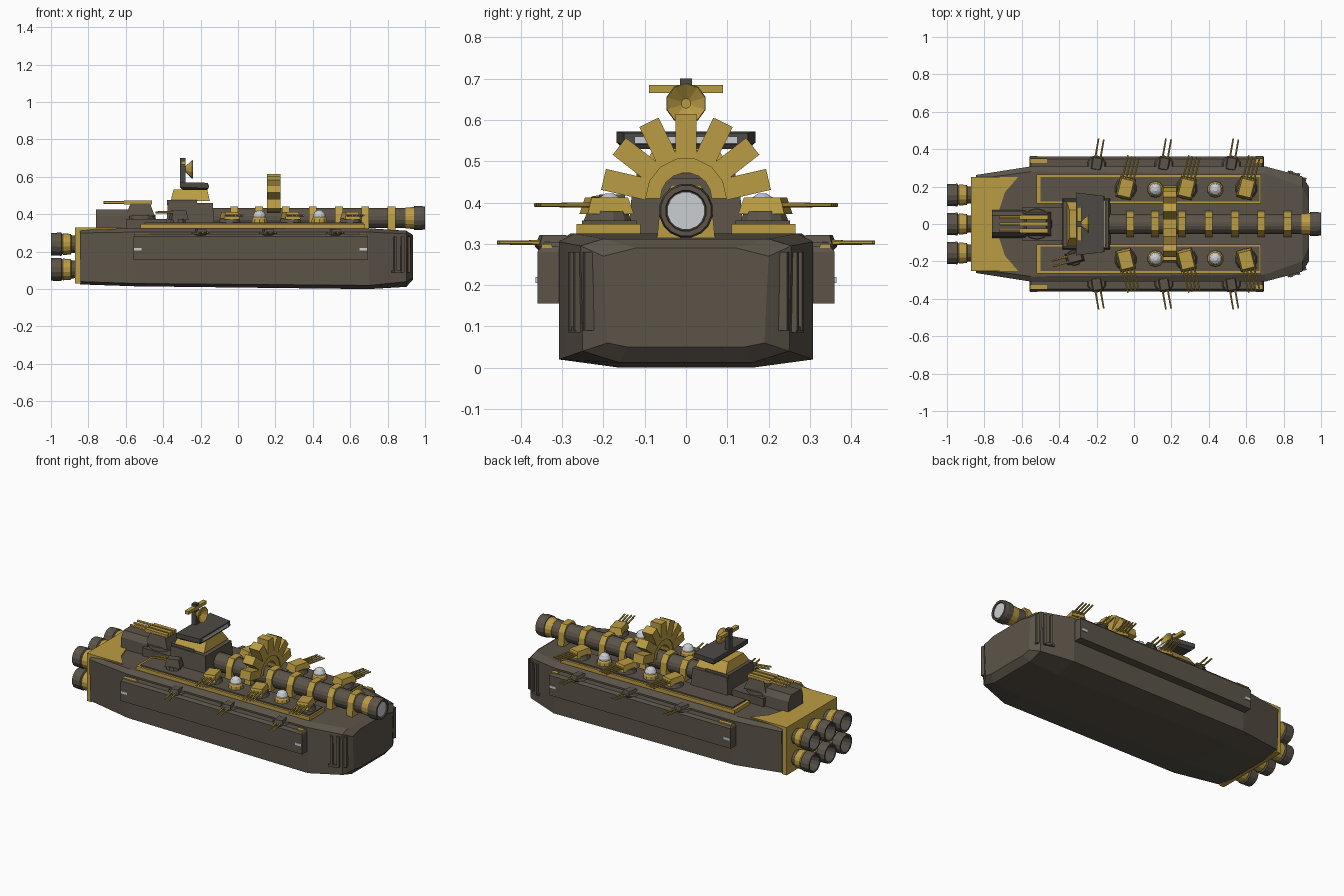
import bpy, bmesh, math
from mathutils import Matrix, Vector

if "Cube" in bpy.data.objects:
    bpy.data.objects.remove(bpy.data.objects["Cube"])


def material(name, col):
    m = bpy.data.materials.new(name)
    m.diffuse_color = (*col, 1)
    m.use_nodes = True
    m.node_tree.nodes["Principled BSDF"].inputs["Base Color"].default_value = m.diffuse_color
    return m


HULL = material("dark brown", (0.105, 0.088, 0.066))
GREY = material("dark grey", (0.075, 0.068, 0.06))
GOLD = material("gold", (0.50, 0.335, 0.057))
WHITE = material("pale lens", (0.60, 0.62, 0.65))
I = Matrix.Identity(4)


def finish(name, verts, faces, mats, idx=None, M=I):
    bm = bmesh.new()
    vs = [bm.verts.new(M @ Vector(v)) for v in verts]
    for i, f in enumerate(faces):
        face = bm.faces.new([vs[k] for k in f])
        face.material_index = idx[i] if idx else 0
    bmesh.ops.recalc_face_normals(bm, faces=bm.faces)
    me = bpy.data.meshes.new(name)
    bm.to_mesh(me)
    bm.free()
    for m in mats:
        me.materials.append(m)
    ob = bpy.data.objects.new(name, me)
    bpy.context.collection.objects.link(ob)
    return ob


def loft(name, rings, mat, M=I, closed=False, mats=None, idx=None):
    """Skin equal-sized rings; caps at both ends, or joined end to end."""
    n, c = len(rings[0]), len(rings)
    verts = [p for r in rings for p in r]
    faces, fi = [], []
    for a in range(c if closed else c - 1):
        b = (a + 1) % c
        for k in range(n):
            l = (k + 1) % n
            faces.append((a * n + k, a * n + l, b * n + l, b * n + k))
            fi.append(idx[a] if idx else 0)
    if not closed:
        faces += [tuple(range(n)), tuple(range((c - 1) * n, c * n))]
        fi += [fi[0], fi[-1]]
    return finish(name, verts, faces, mats or [mat], fi, M)


def box(name, x0, x1, y0, y1, z0, z1, mat, M=I, t=(0, 0)):
    """Box, with the top inset by t in x and y."""
    a, b = t
    return loft(name, [[(x0, y0, z0), (x1, y0, z0), (x1, y1, z0), (x0, y1, z0)],
                       [(x0 + a, y0 + b, z1), (x1 - a, y0 + b, z1),
                        (x1 - a, y1 - b, z1), (x0 + a, y1 - b, z1)]], mat, M)


def circle(h, r, n, axis, o=0.5):
    out = []
    for k in range(n):
        t = 2 * math.pi * (k + o) / n
        u, v = r * math.cos(t), r * math.sin(t)
        out.append({'X': (h, u, v), 'Y': (u, h, v), 'Z': (u, v, h)}[axis])
    return out


def lathe(name, prof, n, axis, mat, M=I, **kw):
    return loft(name, [circle(h, r, n, axis) for h, r in prof], mat, M, **kw)


def at(x, y, z, ang=0, s=1):
    """Placement; s = -1 mirrors to the other side of the ship."""
    return Matrix.Scale(s, 4, (0, 1, 0)) @ Matrix.Translation((x, y, z)) @ Matrix.Rotation(math.radians(ang), 4, 'Z')


# Hull: x, bottom (w, z), chine (w, z), shoulder (w, z), deck (w, z)
sections = [
    (-.845, .14, .025, .255, .04, .262, .30, .24, .318),
    (-.55, .16, .015, .305, .03, .308, .305, .28, .325),
    (.70, .16, .0, .308, .02, .308, .305, .27, .325),
    (.90, .16, .012, .25, .04, .255, .295, .20, .312),
    (.935, .14, .05, .19, .06, .20, .27, .12, .29)]
rings = []
for x, *q in sections:
    half = [(x, q[i], q[i + 1]) for i in (0, 2, 4, 6)]
    rings.append(half + [(x, -y, z) for _, y, z in reversed(half)])
loft("hull", rings, HULL)

# Gold stern plate and deck plate
box("stern_plate", -.872, -.84, -.25, .25, .03, .32, GOLD)
outline = [(-.872, .25), (-.62, .25), (-.69, .17), (-.72, .08)]
outline += [(x, -y) for x, y in reversed(outline)]
loft("stern_deck_plate", [[(x, y, z) for x, y in outline] for z in (.312, .329)], GOLD)

# Six hollow engine nozzles
for y in (-.155, 0, .155):
    for z in (.105, .24):
        prof = [(-.85, .045), (-.89, .048), (-.895, .055), (-.935, .058), (-.94, .053),
                (-.945, .062), (-1.0, .06), (-1.0, .05), (-.93, .04)]
        lathe("engine", prof, 14, 'X', None, at(0, y, z), mats=[HULL, GOLD, GREY],
              idx=[0, 1, 1, 1, 0, 0, 0, 2])

# Main gun with clamps
lathe("main_gun_barrel", [(-.16, .055), (.90, .055)], 16, 'X', HULL, at(0, 0, .38))
lathe("main_gun_collar", [(.895, .057), (.945, .06)], 16, 'X', GOLD, at(0, 0, .38))
lathe("main_gun_muzzle", [(.94, .065), (.975, .066), (1.0, .062), (1.0, .05), (.98, .048)], 16, 'X', HULL, at(0, 0, .38))
lathe("main_gun_lens", [(.975, .046), (.995, .046)], 16, 'X', WHITE, at(0, 0, .38))
clamp = [(-.07, .315), (-.062, .40), (-.035, .442), (.035, .442), (.062, .40), (.07, .315)]
for x in (-.02, .112, .255, .40, .54, .68, .82):
    loft("gun_clamp", [[(x + d, y, z) for y, z in clamp] for d in (-.021, .021)], GOLD)

# Toothed arch over the gun
steps = [math.radians(a) for a in range(-90, 91, 20)]
arc = [(.12 * math.sin(a), .41 + .12 * math.cos(a)) for a in steps]
arc += [(.062 * math.sin(a), .41 + .062 * math.cos(a)) for a in reversed(steps)]
loft("arch_ring", [[(x, y, z) for y, z in arc] for x in (.16, .22)], GOLD)
for a in (-77, -52, -26, 0, 26, 52, 77):
    M = Matrix.Translation((.19, 0, .41)) @ Matrix.Rotation(math.radians(a), 4, 'X')
    box("arch_tooth", -.036, .036, -.026, .026, .095, .205, GOLD, M)

# Superstructure, bridge, mast and dish
box("tower_base", -.385, -.125, -.14, .14, .32, .46, HULL, t=(.01, .012))
box("tower_top", -.38, -.22, -.12, .12, .45, .475, HULL)
box("bridge_neck", -.36, -.15, -.12, .12, .47, .532, GOLD, t=(.015, .045))
loft("bridge_cap", [[(-.295, -.15, .53), (-.165, -.135, .53), (-.165, .135, .53), (-.295, .15, .53)],
                    [(-.31, -.168, .545), (-.158, -.15, .54), (-.158, .15, .54), (-.31, .168, .545)],
                    [(-.31, -.168, .572), (-.16, -.15, .568), (-.16, .15, .568), (-.31, .168, .572)]], GREY)
box("bridge_window", -.162, -.154, -.125, .125, .543, .56, WHITE)
box("mast", -.31, -.282, -.015, .015, .56, .70, GREY)
box("mast_crossbar", -.305, -.28, -.09, .09, .665, .685, GOLD)
lathe("radar_dish", [(-.285, .012), (-.245, .05), (-.24, .048), (-.265, .012)], 10, 'X', GOLD, at(0, 0, .64))

# Aft housing and rear triple turret
aft = [(.075, .31), (.07, .39), (.045, .425), (-.045, .425), (-.07, .39), (-.075, .31)]
loft("aft_housing", [[(x, y, z) for y, z in aft] for x in (-.76, -.58)], HULL)
box("aft_deckhouse", -.60, -.37, -.09, .09, .32, .375, HULL)
lathe("rear_turret_base", [(.32, .09), (.395, .08)], 14, 'Z', HULL, at(-.52, 0, 0))
box("rear_turret", -.60, -.445, -.065, .065, .39, .458, HULL, t=(.025, .015))
for y in (-.035, 0, .035):
    lathe("rear_turret_barrel", [(-.72, .008), (-.55, .01)], 6, 'X', GOLD, at(0, y, .463))
    box("rear_turret_sleeve", -.61, -.46, y - .012, y + .012, .452, .474, GOLD)

# Single gun beside the bridge on the front side
lathe("side_gun_base", [(.32, .05), (.375, .04)], 10, 'Z', HULL, at(-.32, -.18, 0))
M = at(-.32, -.18, .395, 15)
box("side_gun_house", -.045, .05, -.03, .03, -.025, .025, HULL, M, t=(.012, .008))
for y in (-.015, .015):
    lathe("side_gun_barrel", [(-.12, .006), (.03, .008)], 6, 'X', GOLD, M @ Matrix.Translation((0, y, .015)))

for s in (1, -1):
    S = at(0, 0, 0, 0, s)
    # Side platform, gold with dark top
    box("gun_platform", -.52, .68, .11, .265, .315, .348, GOLD, S)
    box("platform_top", -.50, .67, .12, .252, .345, .356, HULL, S)
    # Sponson with end lamps and gold tips
    box("sponson", -.56, .695, .29, .36, .155, .28, HULL, S)
    box("sponson_roof", -.56, .695, .28, .36, .28, .295, HULL, S, t=(.01, .012))
    for x in (-.535, .67):
        box("sponson_lamp", x - .02, x + .02, .355, .364, .205, .22, WHITE, S)
    box("sponson_tip", -.555, -.465, .325, .35, .29, .299, GOLD, S)
    box("sponson_tip", .65, .69, .325, .35, .29, .299, GOLD, S)

    # Platform turrets with four barrels
    for x in (-.045, .28, .60):
        lathe("platform_turret_base", [(.35, .062), (.38, .05)], 12, 'Z', HULL, at(x, .19, 0, 0, s))
        M = at(x, .19, .39, -14, s)
        box("platform_turret", -.042, .042, -.055, .06, -.018, .022, GOLD, M, t=(.008, .012))
        for k in (-.03, -.01, .01, .03):
            lathe("platform_barrel", [(.03, .006), (.175, .005)], 6, 'Y', GOLD, M @ Matrix.Translation((k, 0, .004)))

    # Sensor domes
    for x in (.115, .435):
        M = at(x, .185, 0, 0, s)
        lathe("dome_base", [(.35, .045), (.375, .042), (.392, .03)], 10, 'Z', GOLD, M)
        lathe("dome", [(.375, .034), (.395, .035), (.412, .026), (.422, .01)], 12, 'Z', WHITE, M)

    # Sponson twin guns
    for x in (-.20, .16, .52):
        lathe("sponson_gun_base", [(.275, .035), (.295, .052), (.305, .045)], 10, 'Z', HULL, at(x, .315, 0, 0, s))
        M = at(x, .315, .303, -10, s)
        box("sponson_gun_house", -.03, .03, -.03, .045, -.005, .018, HULL, M, t=(.008, .008))
        for k in (-.014, .014):
            lathe("sponson_barrel", [(.02, .006), (.142, .005)], 6, 'Y', GOLD, M @ Matrix.Translation((k, 0, 0)))

    # Bow ribs with feet
    for x, y in ((.84, .272), (.878, .26), (.912, .236)):
        M = at(x, y, 0, -17, s)
        box("bow_rib", -.008, .008, -.02, .012, .09, .28, HULL, M)
    box("bow_rib_foot", -.02, .045, -.02, .01, .085, .10, HULL, at(.84, .27, 0, -17, s))
